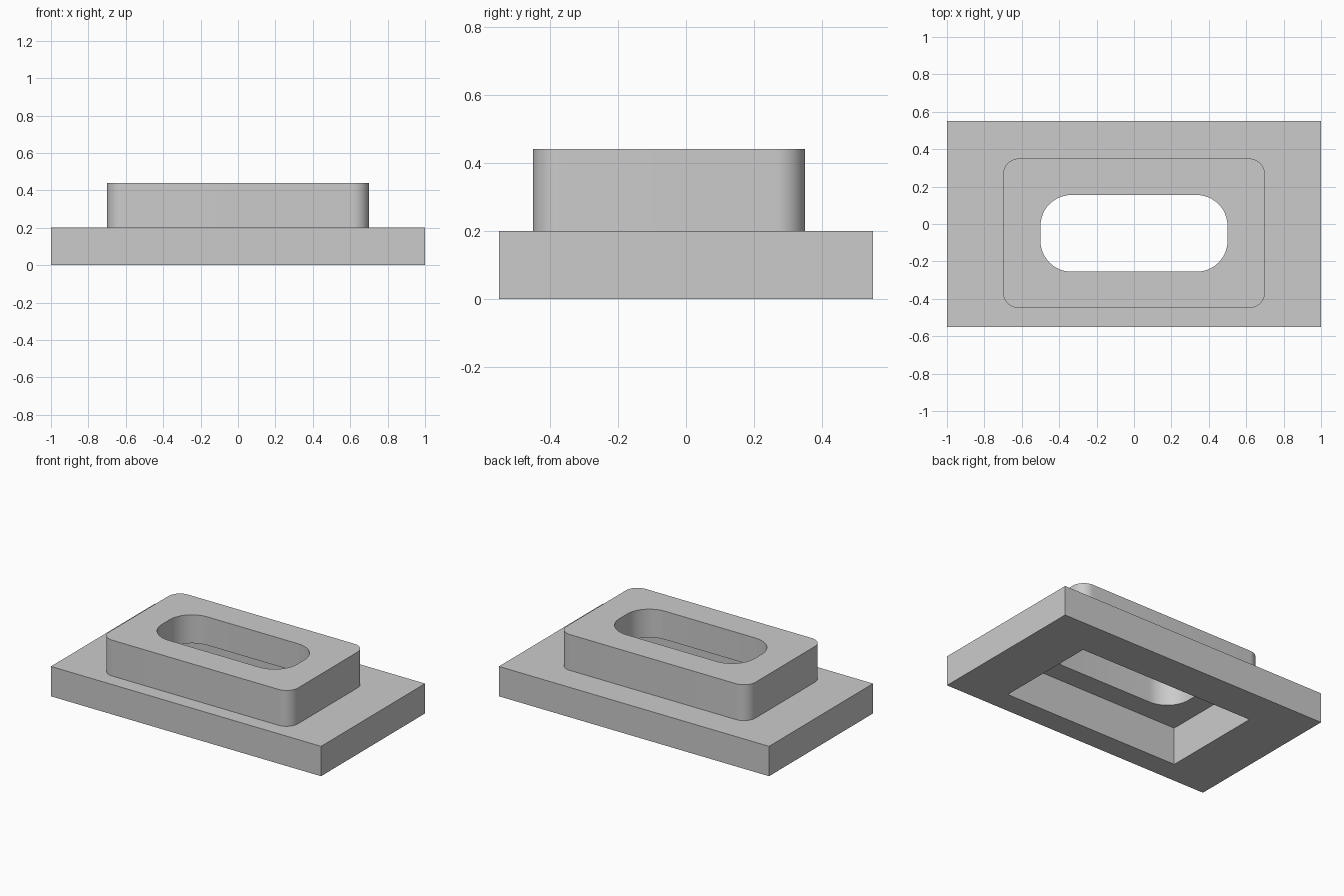
import bpy, bmesh, math

if "Cube" in bpy.data.objects:
    bpy.data.objects.remove(bpy.data.objects["Cube"])

CY = -0.05  # boss, slot and pocket share this centre line

grey = bpy.data.materials.new("light_grey")
grey.diffuse_color = (0.6, 0.6, 0.6, 1)
grey.use_nodes = True
grey.node_tree.nodes["Principled BSDF"].inputs["Base Color"].default_value = grey.diffuse_color


def rounded_block(name, half_x, half_y, cy, z0, z1, radius=0.0, steps=12):
    """Rectangle with optional rounded corners, extruded from z0 to z1."""
    pts = []
    for i, (sx, sy) in enumerate([(1, 1), (-1, 1), (-1, -1), (1, -1)]):
        px, py = sx * (half_x - radius), cy + sy * (half_y - radius)
        for k in range(steps + 1 if radius else 1):
            a = math.pi / 2 * (i + k / steps)
            pts.append((px + radius * math.cos(a), py + radius * math.sin(a), z0))
    bm = bmesh.new()
    face = bm.faces.new([bm.verts.new(p) for p in pts])
    top = bmesh.ops.extrude_face_region(bm, geom=[face])["geom"]
    bmesh.ops.translate(bm, vec=(0, 0, z1 - z0),
                        verts=[v for v in top if isinstance(v, bmesh.types.BMVert)])
    bmesh.ops.recalc_face_normals(bm, faces=bm.faces)
    mesh = bpy.data.meshes.new(name)
    bm.to_mesh(mesh)
    bm.free()
    mesh.materials.append(grey)
    obj = bpy.data.objects.new(name, mesh)
    bpy.context.collection.objects.link(obj)
    return obj


def boolean(target, other, operation):
    mod = target.modifiers.new(operation.lower(), 'BOOLEAN')
    mod.operation = operation
    mod.solver = 'EXACT'
    mod.object = other
    bpy.context.view_layer.objects.active = target
    bpy.ops.object.modifier_apply(modifier=mod.name)
    bpy.data.objects.remove(other)


# Base plate with the raised boss
body = rounded_block("flanged_cover", 1.0, 0.55, 0, 0, 0.2)
boolean(body, rounded_block("boss", 0.7, 0.4, CY, 0.1, 0.44, 0.085), 'UNION')

# Square-cornered pocket in the underside
boolean(body, rounded_block("pocket", 0.65, 0.35, CY, -0.1, 0.25), 'DIFFERENCE')

# Rounded slot through the top of the boss
boolean(body, rounded_block("slot", 0.5, 0.205, CY, 0.15, 0.6, 0.165), 'DIFFERENCE')

# Smooth rounded corners, crisp edges
bpy.ops.object.select_all(action='DESELECT')
body.select_set(True)
bpy.context.view_layer.objects.active = body
bpy.ops.object.shade_smooth_by_angle(angle=math.radians(30))
